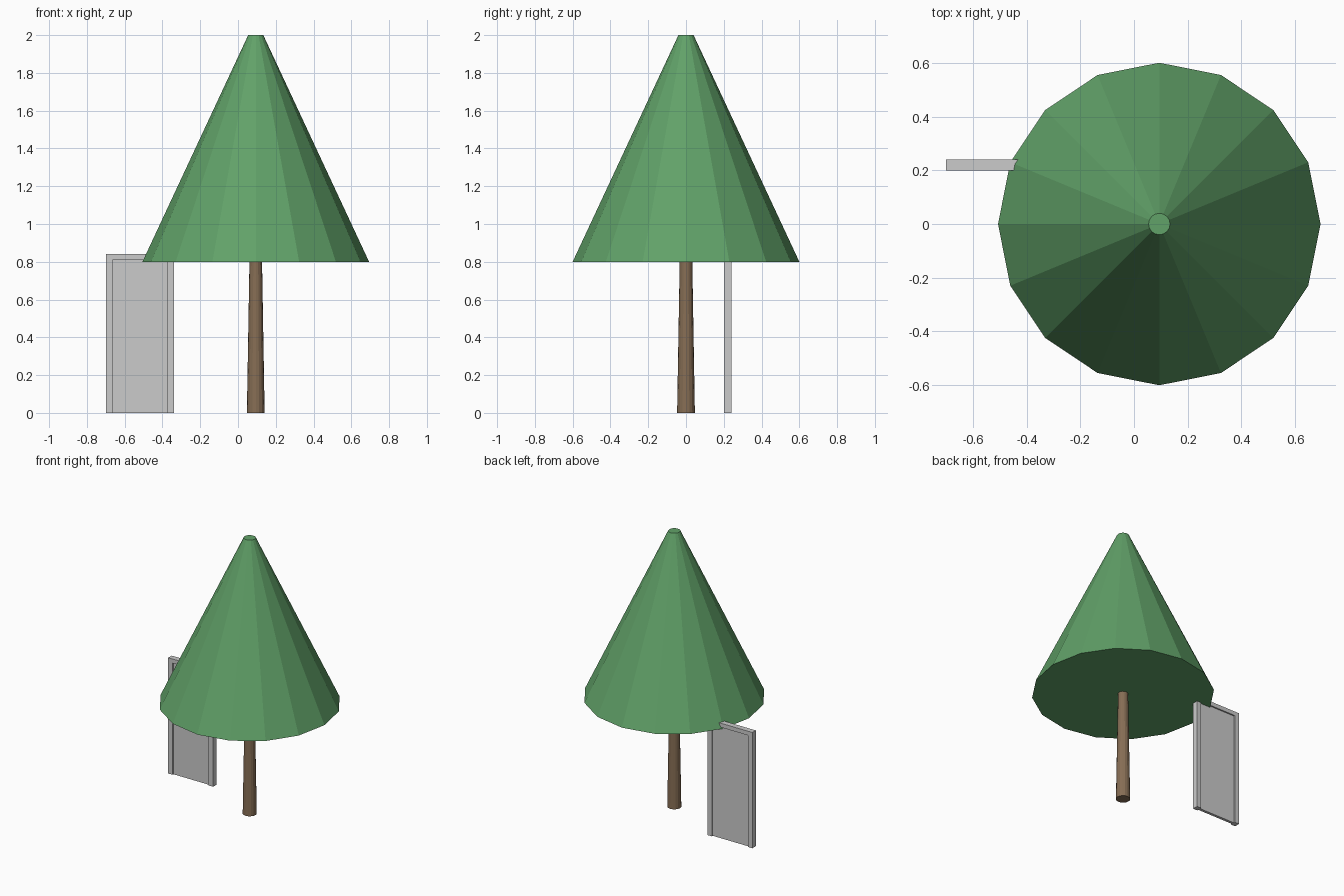
import bpy

cube = bpy.data.objects.get("Cube")
if cube:
    bpy.data.objects.remove(cube, do_unlink=True)


def material(name, rgb):
    mat = bpy.data.materials.new(name)
    mat.use_nodes = True
    color = (*rgb, 1)
    mat.diffuse_color = color
    mat.node_tree.nodes["Principled BSDF"].inputs["Base Color"].default_value = color
    return mat


def finish(obj, name, mat):
    obj.name = name
    obj.data.materials.append(mat)
    return obj


def tapered(name, mat, x, z0, z1, r0, r1, sides=16):
    bpy.ops.mesh.primitive_cone_add(vertices=sides, radius1=r0, radius2=r1,
                                    depth=z1 - z0, location=(x, 0, (z0 + z1) / 2))
    return finish(bpy.context.object, name, mat)


def box(name, mat, xs, ys, zs):
    spans = (xs, ys, zs)
    bpy.ops.mesh.primitive_cube_add(size=1, location=[sum(s) / 2 for s in spans])
    obj = bpy.context.object
    obj.scale = [s[1] - s[0] for s in spans]
    bpy.ops.object.transform_apply(location=False, rotation=False, scale=True)
    return finish(obj, name, mat)


green = material("leaf green", (0.12, 0.36, 0.14))
brown = material("bark brown", (0.24, 0.155, 0.09))
grey = material("light grey", (0.6, 0.6, 0.6))

# Tree
TREE_X = 0.094
tapered("trunk", brown, TREE_X, 0, 0.82, 0.047, 0.033)
tapered("foliage", green, TREE_X, 0.8, 2.0, 0.6, 0.04)

# Door: frame posts, header and a panel recessed on both sides
LEFT, RIGHT, POST = -0.7, -0.34, 0.035
DEPTH = (0.2, 0.24)
HEADER_Z = 0.81
box("right_post", grey, (LEFT, LEFT + POST), DEPTH, (0, HEADER_Z))
box("left_post", grey, (RIGHT - POST, RIGHT), DEPTH, (0, HEADER_Z))
box("header", grey, (LEFT, RIGHT), DEPTH, (HEADER_Z, 0.84))
box("door_panel", grey, (LEFT + POST, RIGHT - POST), (0.21, 0.23), (0, HEADER_Z))
